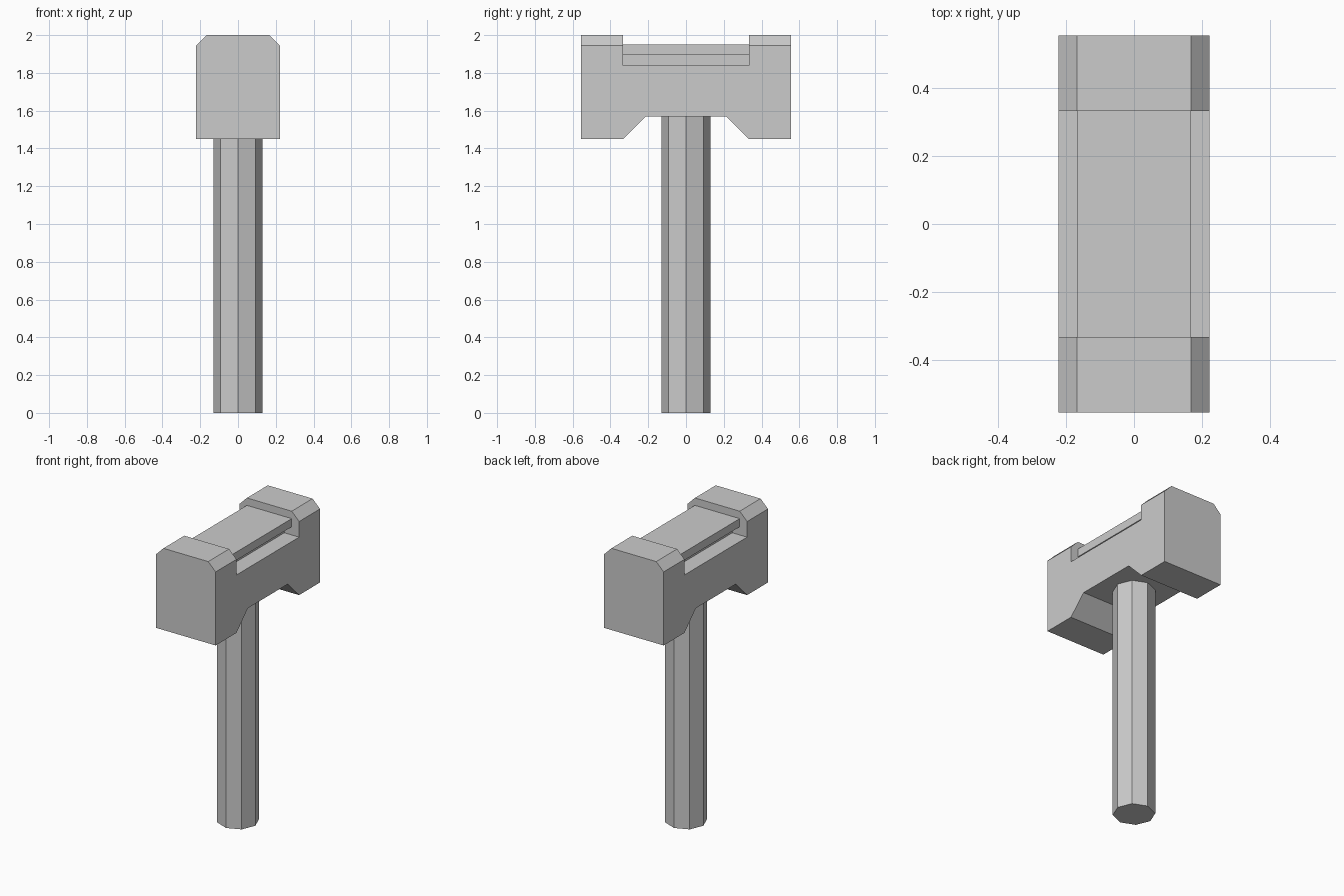
import bpy
import bmesh

if "Cube" in bpy.data.objects:
    bpy.data.objects.remove(bpy.data.objects["Cube"], do_unlink=True)

# Single flat colour
grey = bpy.data.materials.new("plain_grey")
grey.use_nodes = True
colour = (0.6, 0.6, 0.6, 1.0)
grey.diffuse_color = colour
grey.node_tree.nodes["Principled BSDF"].inputs["Base Color"].default_value = colour

HALF_W, HALF_L = 0.222, 0.555
CAP_Y, STEP = 0.333, 0.055
TOP, BOTTOM, ARCH, FLOOR = 2.0, 1.45, 1.57, 1.84


def mirrored(half):
    """Close a half profile by reflecting it across its vertical axis."""
    return half + [(-a, z) for a, z in reversed(half)]


def extrude_profile(name, profile, half_depth, axis, chamfer=0.0):
    bm = bmesh.new()
    place = (lambda a, d, z: (d, a, z)) if axis == "x" else (lambda a, d, z: (a, d, z))
    face = bm.faces.new([bm.verts.new(place(a, -half_depth, z)) for a, z in profile])
    out = bmesh.ops.extrude_face_region(bm, geom=[face])
    moved = [v for v in out["geom"] if isinstance(v, bmesh.types.BMVert)]
    bmesh.ops.translate(bm, verts=moved, vec=place(0, 2 * half_depth, 0))
    bmesh.ops.recalc_face_normals(bm, faces=bm.faces[:])
    if chamfer:
        # Chamfer the long upper side edges
        edges = [e for e in bm.edges
                 if all(v.co.z > TOP - 0.001 for v in e.verts)
                 and abs(e.verts[0].co.x - e.verts[1].co.x) < 0.001]
        edges = [e for e in edges if abs(e.verts[0].co.y - e.verts[1].co.y) > 0.01]
        bmesh.ops.bevel(bm, geom=edges, offset=chamfer, segments=1, affect="EDGES")
    mesh = bpy.data.meshes.new(name)
    bm.to_mesh(mesh)
    bm.free()
    mesh.materials.append(grey)
    obj = bpy.data.objects.new(name, mesh)
    bpy.context.collection.objects.link(obj)
    return obj


# Head block with raised ends and an arched underside
extrude_profile("hammer_head", mirrored([
    (0.213, ARCH), (CAP_Y, BOTTOM), (HALF_L, BOTTOM),
    (HALF_L, TOP), (CAP_Y, TOP), (CAP_Y, FLOOR),
]), HALF_W, "x", chamfer=STEP)

# Overhanging plate on a narrow neck between the raised ends
plate_w = HALF_W - STEP
extrude_profile("top_rail", mirrored([
    (plate_w - STEP, FLOOR), (plate_w - STEP, FLOOR + STEP),
    (plate_w, FLOOR + STEP), (plate_w, FLOOR + 2 * STEP),
]), CAP_Y, "y")

# Eight-sided handle
bpy.ops.mesh.primitive_cylinder_add(vertices=8, radius=0.13, depth=ARCH,
                                    location=(0, 0, ARCH / 2))
handle = bpy.context.object
handle.name = "handle"
handle.data.materials.append(grey)
